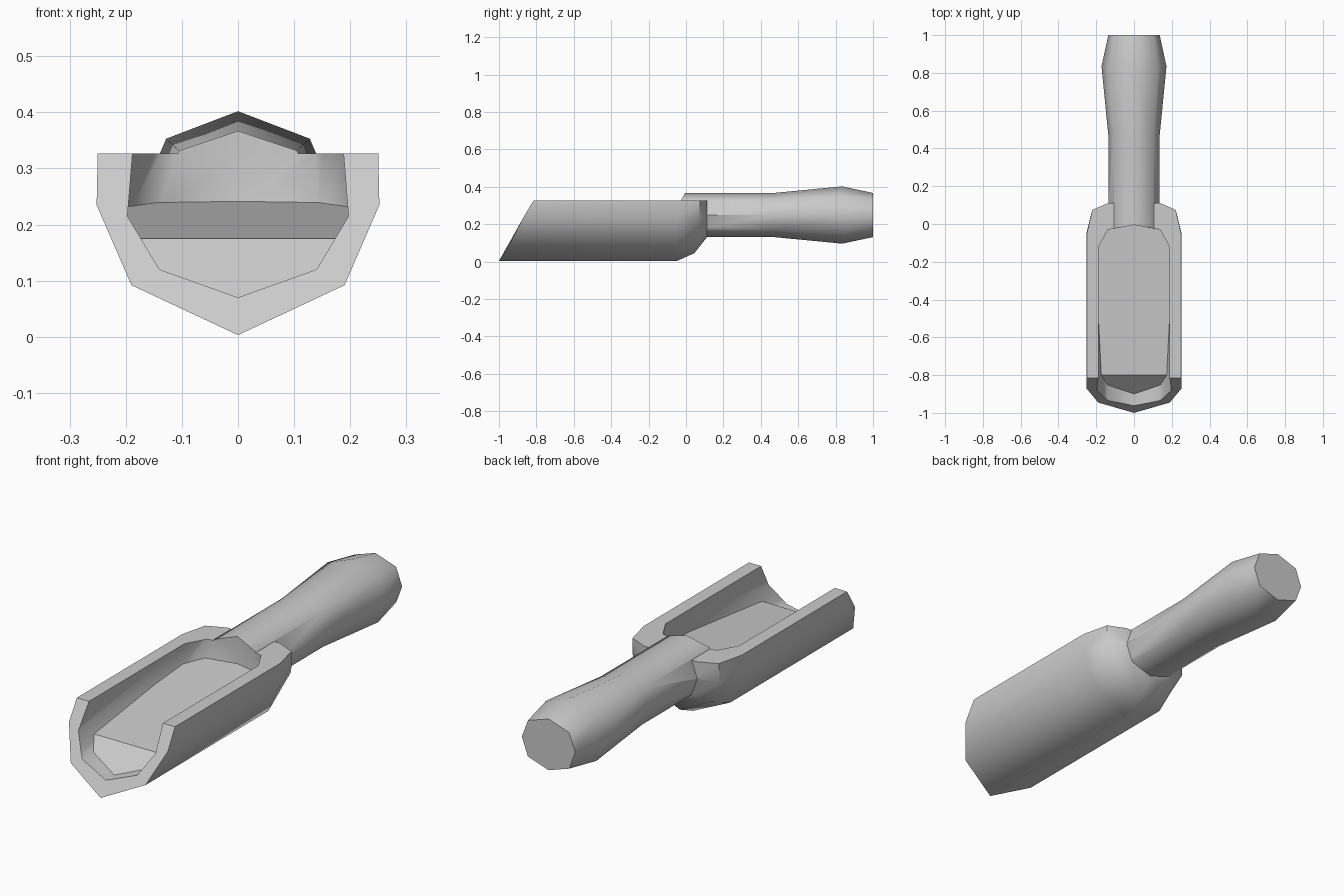
import bpy, bmesh

if "Cube" in bpy.data.objects:
    bpy.data.objects.remove(bpy.data.objects["Cube"])


def loft(name, rings, cap_end=True):
    """Skin half rings of (x, y, z) points, mirrored across x = 0."""
    bm = bmesh.new()
    loops = []
    for half in rings:
        full = half + [(-x, y, z) for x, y, z in reversed(half)]
        loops.append([bm.verts.new(p) for p in full])
    n = len(loops[0])
    for a, b in zip(loops, loops[1:]):
        for i in range(n):
            j = (i + 1) % n
            bm.faces.new((a[i], a[j], b[j], b[i]))
    bm.faces.new(loops[0])
    if cap_end:
        bm.faces.new(loops[-1])
    bmesh.ops.remove_doubles(bm, verts=bm.verts, dist=1e-5)
    bmesh.ops.recalc_face_normals(bm, faces=bm.faces)
    mesh = bpy.data.meshes.new(name)
    bm.to_mesh(mesh)
    bm.free()
    ob = bpy.data.objects.new(name, mesh)
    bpy.context.collection.objects.link(ob)
    return ob


def boolean(ob, other, operation):
    bpy.context.view_layer.objects.active = ob
    mod = ob.modifiers.new(operation, 'BOOLEAN')
    mod.operation, mod.object, mod.solver = operation, other, 'EXACT'
    bpy.ops.object.modifier_apply(modifier=mod.name)


def smooth(ob, angle):
    bpy.ops.object.select_all(action='DESELECT')
    ob.select_set(True)
    bpy.context.view_layer.objects.active = ob
    bpy.ops.object.shade_smooth_by_angle(angle=angle)


def section(profile, ys):
    return [(x, y, z) for (x, z), y in zip(profile, ys)]


# Scoop body: slanted mouth, straight trough, rounded back
outer = [(0, 0.003), (0.19, 0.092), (0.252, 0.235), (0.25, 0.327)]
scoop = loft("scoop", [
    section(outer, [-1, -0.945, -0.87, -0.815]),
    section(outer, [-0.05] * 4),
    section([(0, 0.045), (0.165, 0.13), (0.222, 0.235), (0.22, 0.327)],
            [0.045, 0.058, 0.07, 0.075]),
    section([(0, 0.13), (0.105, 0.165), (0.135, 0.25), (0.135, 0.327)], [0.112] * 4),
])


# Handle: eight-sided grip that swells near the end
def grip(y, rx, rz, cx, cz):
    pts = [(0, -rz), (cx, -cz), (rx, 0), (cx, cz), (0, rz)]
    return [(x, y, 0.249 + z) for x, z in pts]


slim = (0.136, 0.118, 0.105, 0.083)
handle = loft("handle", [grip(-0.06, *slim), grip(0.47, *slim),
                         grip(0.835, 0.172, 0.153, 0.128, 0.104), grip(1.0, *slim)])
boolean(scoop, handle, 'UNION')
bpy.data.objects.remove(handle)

# Hollow of the trough, closing to a shallow point at the back
inner = [(0, 0.07), (0.14, 0.12), (0.197, 0.215), (0.188, 0.327), (0.188, 0.5), (0, 0.5)]
hollow = loft("hollow_cutter", [
    section(inner, [-1.1] * 6),
    section(inner, [-0.12] * 6),
    section([(0, 0.09), (0.11, 0.14), (0.146, 0.22), (0.138, 0.327), (0.138, 0.5), (0, 0.5)],
            [-0.05, -0.04, -0.032, -0.03, -0.03, -0.005]),
    section([(0, 0.09), (0, 0.14), (0, 0.22), (0, 0.327), (0, 0.5), (0, 0.5)],
            [-0.05, -0.02, -0.005, -0.005, -0.005, -0.005]),
], cap_end=False)
boolean(scoop, hollow, 'DIFFERENCE')

# Filling: sloped wedge trimmed to the hollow
filling = loft("filling", [[(0.3, -0.914, 0.055), (0.3, 0.05, 0.055)],
                           [(0.3, -0.80, 0.175), (0.3, 0.05, 0.246)]])
boolean(filling, hollow, 'INTERSECT')
bpy.data.objects.remove(hollow)

smooth(scoop, 0.9)
smooth(filling, 0.5)
